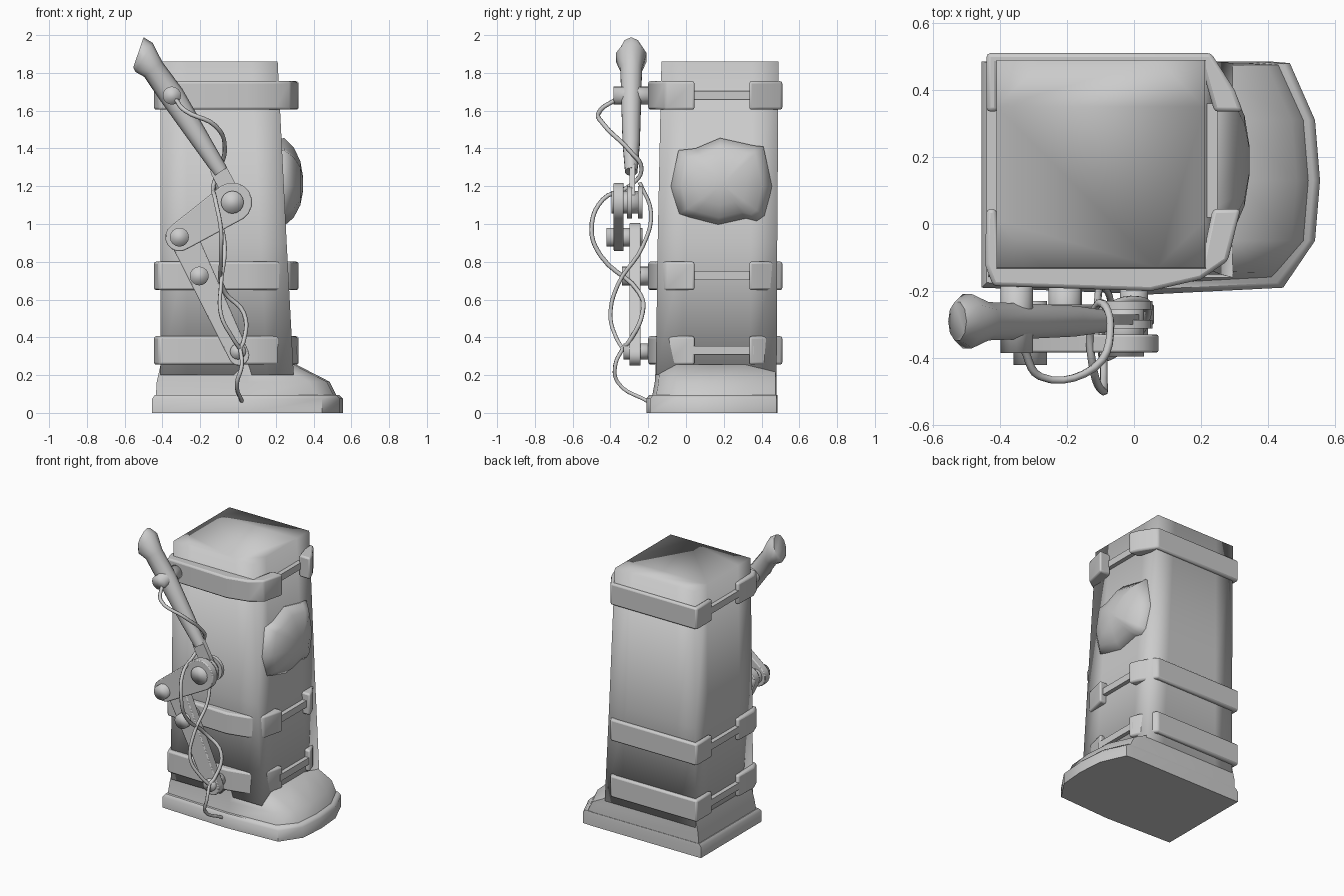
import bpy, bmesh, math
from mathutils import Vector

if "Cube" in bpy.data.objects:
    bpy.data.objects.remove(bpy.data.objects["Cube"])


def finish(name, bm, angle=40, bevel=0):
    bmesh.ops.recalc_face_normals(bm, faces=bm.faces)
    me = bpy.data.meshes.new(name)
    bm.to_mesh(me)
    bm.free()
    ob = bpy.data.objects.new(name, me)
    bpy.context.collection.objects.link(ob)
    bpy.ops.object.select_all(action='DESELECT')
    ob.select_set(True)
    bpy.context.view_layer.objects.active = ob
    bpy.ops.object.shade_smooth_by_angle(angle=math.radians(angle))
    if bevel:
        m = ob.modifiers.new("bevel", 'BEVEL')
        m.width, m.segments, m.limit_method = bevel, 2, 'ANGLE'
    return ob


def loft(name, rings, angle=40, bevel=0):
    bm = bmesh.new()
    vs = [[bm.verts.new(p) for p in r] for r in rings]
    n = len(vs[0])
    for a, b in zip(vs, vs[1:]):
        for i in range(n):
            bm.faces.new((a[i], a[(i + 1) % n], b[(i + 1) % n], b[i]))
    bm.faces.new(vs[0])
    bm.faces.new(vs[-1])
    return finish(name, bm, angle, bevel)


def plate_z(name, pts, z0, z1, angle=40, bevel=0):
    return loft(name, [[(x, y, z) for x, y in pts] for z in (z0, z1)], angle, bevel)


def plate_y(name, pts, y0, y1, angle=40, bevel=0):
    return loft(name, [[(x, y, z) for x, z in pts] for y in (y0, y1)], angle, bevel)


def circle(x, z, r, n=16):
    return [(x + r * math.cos(2 * math.pi * i / n), z + r * math.sin(2 * math.pi * i / n)) for i in range(n)]


def stadium(a, ra, b, rb, n=8):
    ang = math.atan2(b[1] - a[1], b[0] - a[0])
    pts = []
    for c, r, start in ((a, ra, ang + math.pi / 2), (b, rb, ang - math.pi / 2)):
        for i in range(n + 1):
            t = start + math.pi * i / n
            pts.append((c[0] + r * math.cos(t), c[1] + r * math.sin(t)))
    return pts


def tube(name, pts, r):
    cu = bpy.data.curves.new(name, 'CURVE')
    cu.dimensions = '3D'
    cu.bevel_depth, cu.bevel_resolution = r, 1
    cu.resolution_u, cu.use_fill_caps = 5, True
    sp = cu.splines.new('BEZIER')
    sp.bezier_points.add(len(pts) - 1)
    for bp, p in zip(sp.bezier_points, pts):
        bp.co = p
        bp.handle_left_type = bp.handle_right_type = 'AUTO'
    bpy.context.collection.objects.link(bpy.data.objects.new(name, cu))


# Square shaft with softly shaded corners, tapering on the toe side
def soft_rect(x0, x1, y0, y1, d, z):
    return [(x, y, z) for x, y in (
        (x0, y0), (x0 + d, y0), (x1 - d, y0), (x1, y0), (x1, y0 + d), (x1, y1 - d),
        (x1, y1), (x1 - d, y1), (x0 + d, y1), (x0, y1), (x0, y1 - d), (x0, y0 + d))]


def shaft_x(z):
    return 0.29 - 0.08 * (z - 0.25) / 1.61


loft("shaft", [soft_rect(-.41, .295, -.16, .48, .14, .2),
               soft_rect(-.41, shaft_x(.9), -.15, .483, .14, .9),
               soft_rect(-.41, .21, -.13, .49, .14, 1.86)], 100)


# Foot: flat sole and sloped upper
def foot_ring(x0, x1, y0, y1, z):
    return [(x, y, z) for x, y in (
        (x0, y1), (x0, y0 + .01), (.05, y0 - .01), (x1 - .11, y0 + .01), (x1 - .015, -.05),
        (x1, .13), (x1 - .015, .31), (x1 - .09, y1 - .005), (x1 - .15, y1))]


loft("sole", [foot_ring(-.455, .555, -.2, .485, 0), foot_ring(-.455, .555, -.2, .485, .075),
              foot_ring(-.44, .535, -.185, .483, .095)], 50)
loft("foot_upper", [foot_ring(-.435, .525, -.17, .48, .085), foot_ring(-.43, .485, -.155, .48, .165),
                    foot_ring(-.41, .31, -.15, .478, .255)], 60)

# Three clamping bands: front and back halves joined by thin side straps
front = [(-.44, .045), (-.445, -.12), (-.42, -.185), (.05, -.2), (.2, -.165), (.28, -.11), (.318, .045),
         (.235, .045), (.2, -.12), (-.4, -.12), (-.41, .045)]
back = [(.325, .335), (.3, .4), (.23, .51), (-.44, .51), (-.44, .335),
        (-.405, .335), (-.405, .475), (.2, .475), (.24, .335)]
for label, z in (("lower", .33), ("middle", .725), ("upper", 1.68)):
    plate_z(label + "_band_front", front, z - .075, z + .076, 50, .012)
    plate_z(label + "_band_back", back, z - .075, z + .076, 50, .012)
    for side, x in (("toe", shaft_x(z) + .015), ("heel", -.42)):
        plate_z(f"{label}_{side}_strap",
                [(x - .02, .02), (x + .015, .02), (x + .015, .36), (x - .02, .36)], z - .022, z + .025)

# Faceted pad on the toe side
outline = [(-.08, 1.2), (-.04, 1.39), (.05, 1.4), (.18, 1.455), (.36, 1.415), (.41, 1.41), (.455, 1.2),
           (.42, 1.04), (.38, 1.01), (.32, 1.025), (.17, .99), (.02, 1.03), (-.04, 1.05)]
cy, cz = .19, 1.21
loft("knee_pad", [[(x, cy + (y - cy) * k, cz + (z - cz) * k) for y, z in outline]
                  for x, k in ((.2, .97), (.245, 1), (.295, .8), (.33, .5), (.345, .15))], 70)

# Lever handle with slanted flared end
bolt, axis, perp = Vector((-.35, -.29, 1.68)), Vector((.54, 0, -.84)), Vector((.84, 0, .54))
rings = []
for s, off, rp, ry, slant in ((-.289, -.025, .066, .06, .79), (-.25, -.015, .08, .085, .5),
                              (-.17, -.008, .062, .06, .1), (0, 0, .066, .056, 0),
                              (.3, 0, .05, .048, 0), (.48, 0, .04, .034, 0)):
    ring = []
    for i in range(10):
        t = 2 * math.pi * i / 10
        d = rp * math.cos(t)
        ring.append(bolt + axis * (s - slant * d) + perp * (off + d) + Vector((0, ry * math.sin(t), 0)))
    rings.append(ring)
loft("lever_handle", rings, 50)

# Rod and fork between handle and elbow
plate_y("handle_rod", stadium((-.1, 1.28), .045, (-.03, 1.15), .045), -.3, -.27)
for i, y in enumerate((-.312, -.255)):
    plate_y(f"fork_lug_{i}", circle(-.03, 1.115, .085), y, y + .025)

# Link arms
plate_y("elbow_link", stadium((-.03, 1.115), .105, (-.31, .93), .075), -.383, -.33, 40, .006)
plate_y("lower_link", stadium((-.29, .93), .075, (.005, .305), .055), -.3, -.24, 40, .006)

# Pivot bolts
for name, x, z, r, y0, y1 in (("handle", -.35, 1.68, .048, -.385, -.15), ("elbow", -.03, 1.115, .06, -.395, -.23),
                              ("link", -.31, .93, .05, -.42, -.23), ("middle", -.205, .725, .05, -.34, -.15),
                              ("lower", 0, .325, .042, -.33, -.15)):
    plate_y(name + "_bolt", circle(x, z, r), y0, y1, 100)

# Hanging cables
tube("long_cable", [(-.33, -.37, 1.66), (-.28, -.455, 1.6), (-.12, -.43, 1.52), (-.07, -.3, 1.39),
                    (-.1, -.235, 1.29), (-.13, -.3, 1.2), (-.12, -.44, 1.13), (-.09, -.5, .97),
                    (-.09, -.45, .83), (-.07, -.25, .64), (.03, -.23, .53), (.03, -.3, .38), (.01, -.335, .34)], .012)
tube("short_cable", [(-.11, -.245, 1.22), (-.1, -.185, 1.06), (-.07, -.23, .88), (-.09, -.36, .68),
                     (-.09, -.4, .52), (-.03, -.37, .4), (.01, -.335, .34)], .011)
tube("cable_tail", [(.01, -.33, .35), (.02, -.375, .25), (-.005, -.36, .16), (.02, -.2, .06)], .011)
